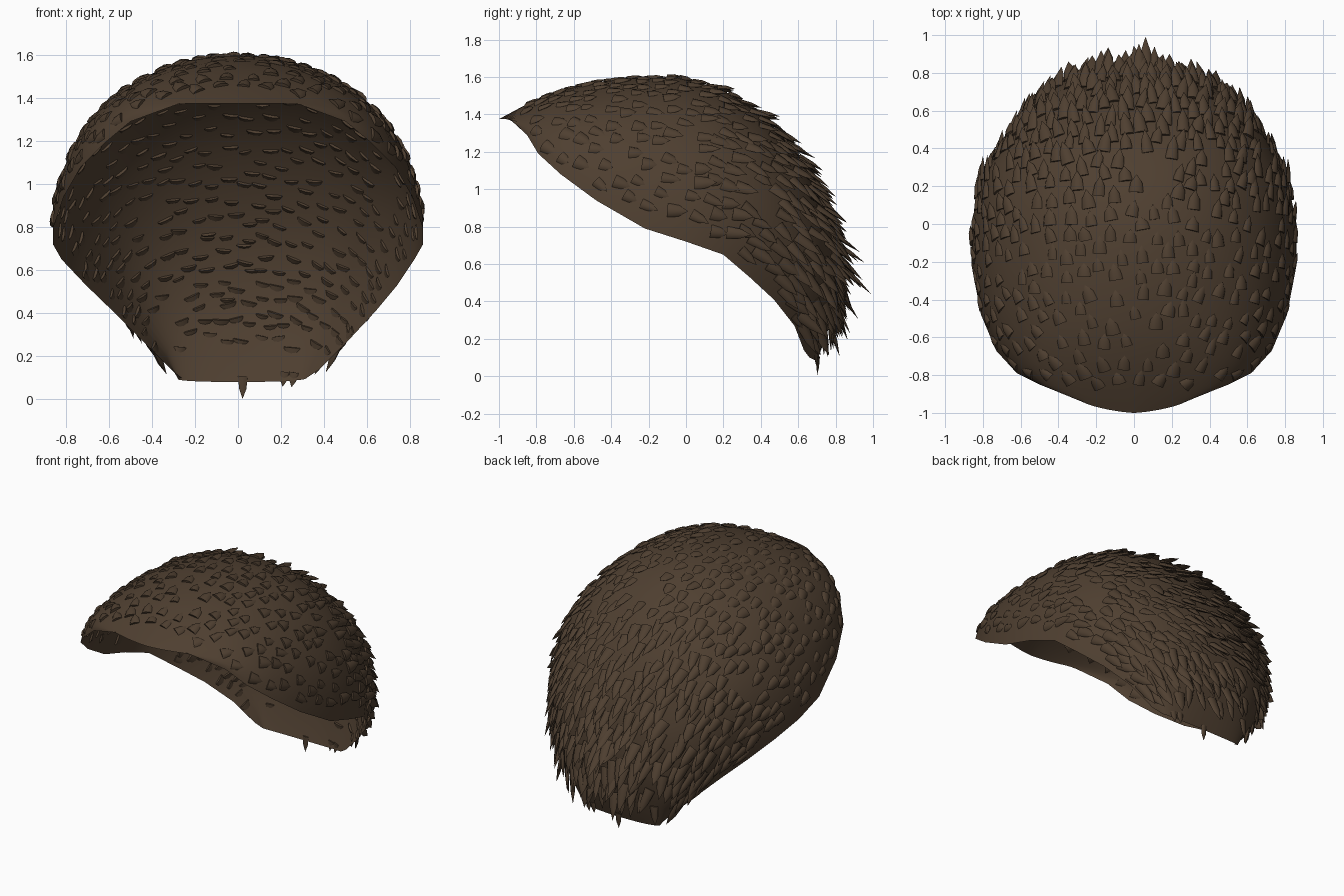
import bpy, bmesh, math, random
from mathutils import Vector, noise

if "Cube" in bpy.data.objects:
    bpy.data.objects.remove(bpy.data.objects["Cube"])

random.seed(7)

# Stations from the front brim to the nape: rim (x, y, z) and crown line (y, z)
STATIONS = [
    ((.27, -.94, 1.375), (-1.0, 1.375)),
    ((.50, -.85, 1.29), (-.86, 1.45)),
    ((.62, -.79, 1.19), (-.68, 1.525)),
    ((.73, -.67, 1.08), (-.50, 1.57)),
    ((.81, -.48, .94), (-.30, 1.595)),
    ((.86, -.22, .79), (-.05, 1.60)),
    ((.86, 0, .72), (.18, 1.54)),
    ((.82, .20, .65), (.41, 1.40)),
    ((.74, .34, .53), (.61, 1.17)),
    ((.64, .47, .41), (.75, .89)),
    ((.51, .58, .27), (.82, .60)),
    ((.38, .63, .14), (.79, .33)),
    ((.32, .66, .10), (.70, .08)),
]
LAST = len(STATIONS) - 1
CENTRE = Vector((0, -.05, .75))

brown = bpy.data.materials.new("dark brown")
brown.diffuse_color = (.078, .050, .030, 1)
brown.use_nodes = True
brown.node_tree.nodes["Principled BSDF"].inputs["Base Color"].default_value = brown.diffuse_color


def ramp(t, a, b):
    return max(0, min(1, (t - a) / (b - a)))


def surface(t, u):
    """Point on the shell: t runs front to back, u from -1 to 1 across."""
    i = max(0, min(int(t), LAST - 1))
    f = t - i
    (ra, ca), (rb, cb) = STATIONS[i], STATIONS[i + 1]
    r = Vector(ra).lerp(Vector(rb), f)
    c = Vector((0, *ca)).lerp(Vector((0, *cb)), f)
    a = u * math.pi / 2
    # pointed at the brim, round over the crown, fuller at the back
    e = 2 / (1.4 + .6 * ramp(t, 0, 1.5) + .07 * ramp(t, 3, 6) + .23 * ramp(t, 6, 8.5))
    s = math.copysign(abs(math.sin(a)) ** e, u)
    k = max(0, math.cos(a)) ** e
    p = r.lerp(c, k)
    # the left rim tapers a little more toward the nape, the body does not
    taper = 1 - .18 * ramp(t, 7, 11) * abs(u) ** 3 if u < 0 else 1
    return Vector((r.x * s * taper, p.y, p.z))


def finish(name, bm):
    mesh = bpy.data.meshes.new(name)
    bm.to_mesh(mesh)
    bm.free()
    mesh.materials.append(brown)
    ob = bpy.data.objects.new(name, mesh)
    bpy.context.collection.objects.link(ob)
    bpy.ops.object.select_all(action='DESELECT')
    ob.select_set(True)
    bpy.context.view_layer.objects.active = ob
    bpy.ops.object.shade_smooth_by_angle(angle=math.radians(50))
    return ob


# Open domed shell
bm = bmesh.new()
COLS = 28
grid = [[bm.verts.new(surface(t, -1 + 2 * j / COLS)) for j in range(COLS + 1)]
        for t in range(LAST + 1)]
for a, b in zip(grid, grid[1:]):
    for j in range(COLS):
        bm.faces.new((a[j], a[j + 1], b[j + 1], b[j]))
finish("shell", bm)


def add_scale(bm, t, u, length, width, lift, twist=0, floor=-1):
    """Arched, pointed spike lying back along the shell."""
    p = surface(t, u)
    along = (surface(t + .05, u) - surface(t - .05, u)).normalized()
    across = surface(t, u + .02) - surface(t, u - .02)
    n = across.cross(along).normalized()
    if n.dot(p - CENTRE) < 0:
        n = -n
    side = along.cross(n).normalized()
    along = (along + side * twist).normalized()
    d = along * math.cos(lift) + n * math.sin(lift)
    side = d.cross(n).normalized()
    up = side.cross(d).normalized()
    if (p + d * length).z < floor:
        return
    p -= n * .004
    rings = []
    for pos, size in ((0, 1), (.55, .78)):
        ring = []
        for k in range(8):
            x, y = math.cos(k * math.pi / 4), math.sin(k * math.pi / 4)
            y *= .5 if y > 0 else .25
            ring.append(bm.verts.new(p + d * length * pos + (side * x + up * y) * width * size))
        rings.append(ring)
    tip = bm.verts.new(p + d * length)
    a, b = rings
    for k in range(8):
        m = (k + 1) % 8
        bm.faces.new((a[k], a[m], b[m], b[k]))
        bm.faces.new((b[k], b[m], tip))
    bm.faces.new(a[::-1])


# Scales scattered over the shell, longer and more raised toward the back
bm = bmesh.new()
placed = []
for _ in range(7000):
    t = random.uniform(.9, 11.3)
    u = random.uniform(-.94, .94)
    back = ramp(t, 4.5, 9.5)
    if random.random() > .15 + .85 * min(1, t / 6):
        continue
    p = surface(t, u)
    if noise.noise(p * 5) < -.4:
        continue
    gap = .082 - .022 * back
    if any((p - q).length < gap for q in placed):
        continue
    placed.append(p)
    add_scale(bm, t, u,
              (.08 + .08 * back) * random.uniform(.8, 1.2),
              (.036 - .001 * back) * random.uniform(.8, 1.15),
              .08 + (.5 - .25 * abs(u)) * back * random.uniform(.8, 1.15),
              random.uniform(-.25, .25), .1)
    if len(placed) >= 640:
        break

# Long back spikes and the stray tufts hanging below the rim
for t, u, length in ((9.6, .02, .20), (10, .06, .24), (10.5, -.05, .20), (9.4, -.12, .19)):
    add_scale(bm, t, u, length, .034, .76)
for t, u, length in ((11.9, .03, .105), (11.8, .42, .07), (11.8, .55, .07),
                     (9.8, .97, .1), (7.9, -.97, .14)):
    add_scale(bm, t, u, length, .022, .3 if t > 11 else .1)
bmesh.ops.recalc_face_normals(bm, faces=bm.faces)
finish("scales", bm)
